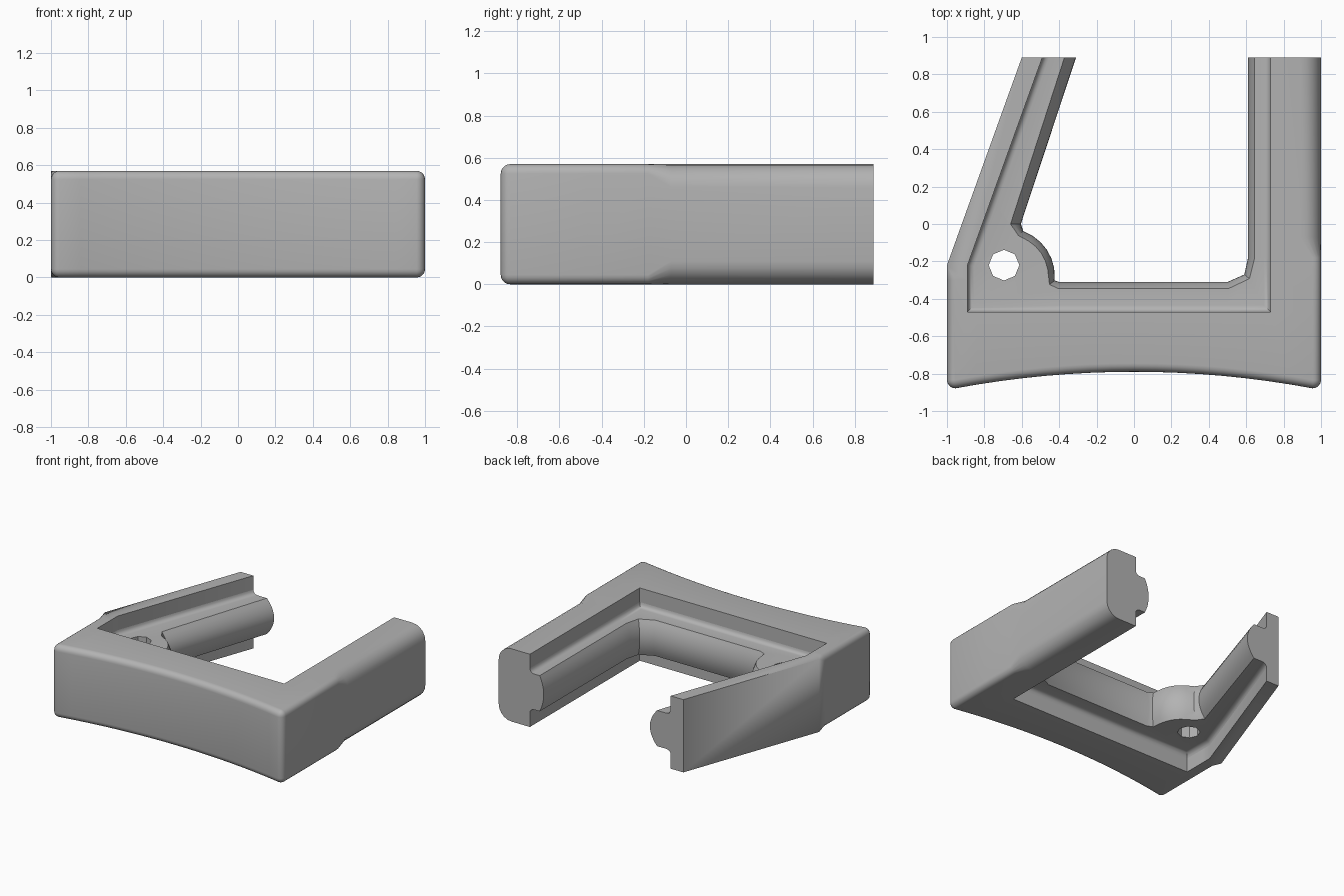
import bpy, bmesh, math
from mathutils import Vector

if "Cube" in bpy.data.objects:
    bpy.data.objects.remove(bpy.data.objects["Cube"])

H = 0.57
MID = H / 2
grey = bpy.data.materials.new("plain_grey")
grey.diffuse_color = (0.45, 0.45, 0.45, 1)
grey.use_nodes = True
grey.node_tree.nodes["Principled BSDF"].inputs["Base Color"].default_value = grey.diffuse_color


def sweep(name, rings):
    """Skin closed cross-sections into a capped solid."""
    bm = bmesh.new()
    loops = [[bm.verts.new(p) for p in ring] for ring in rings]
    n = len(loops[0])
    for a, b in zip(loops, loops[1:]):
        for i in range(n):
            j = (i + 1) % n
            bm.faces.new((a[i], a[j], b[j], b[i]))
    bm.faces.new(loops[0])
    bm.faces.new(loops[-1][::-1])
    bmesh.ops.remove_doubles(bm, verts=bm.verts, dist=1e-5)
    bmesh.ops.recalc_face_normals(bm, faces=bm.faces)
    me = bpy.data.meshes.new(name)
    bm.to_mesh(me)
    bm.free()
    ob = bpy.data.objects.new(name, me)
    me.materials.append(grey)
    bpy.context.collection.objects.link(ob)
    return ob


def activate(ob):
    bpy.ops.object.select_all(action='DESELECT')
    ob.select_set(True)
    bpy.context.view_layer.objects.active = ob


# Outer frame: stations of (outer point, inner point, outward normal, edge radius)
R, BIG = 0.045, 0.11
front_y = lambda x: -0.79 - 0.0972 * x * x
W, E, S = (-1, 0), (1, 0), (0, -1)
IL, IR = (-0.89, -0.47), (0.73, -0.47)
stations = [((-0.6, 0.89), (-0.49, 0.89), W, 0),
            ((-1, -0.22), (-0.89, -0.22), W, 0),
            ((-1, -0.30), (-0.89, -0.30), W, R)]


def corner(cx, a0, inner):
    cy = front_y(cx) + R
    for k in range(5):
        a = math.radians(a0 + 22.5 * k)
        d = (math.cos(a), math.sin(a))
        stations.append(((cx + R * d[0], cy + R * d[1]), inner, d, R))


corner(-1 + R, 180, IL)
for k in range(-7, 8):
    x = k * 0.12
    stations.append(((x, front_y(x)), (max(-0.89, min(0.73, x)), -0.47), S, R))
corner(1 - R, 270, IR)
stations += [((1, -0.47), IR, E, R),
             ((1, -0.18), (0.73, -0.18), E, R),
             ((1, -0.07), (0.73, -0.07), E, BIG),
             ((1, 0.89), (0.73, 0.89), E, BIG)]


def frame_ring(o, i, n, r):
    o, n = Vector(o), Vector(n)
    half = []
    for k in range(6):
        a = math.radians(18 * k)
        p = o - n * r * (1 - math.cos(a))
        half.append((p.x, p.y, r * (1 - math.sin(a))))
    top = [(x, y, H - z) for x, y, z in half]
    return half[::-1] + top + [(*i, H), (*i, 0)]


frame = sweep("outer_frame", [frame_ring(*s) for s in stations])

# Inner tongue: stations of (wall point, groove line, tip point, bulge depth)
g = 0.035
KL, FL = (-0.89, -0.22), (-0.855, -0.226)
CL, CR = (-0.855, -0.435), (0.695, -0.435)
tongue = [((-0.49, 0.89), (-0.453, 0.89), (-0.31, 0.89), 0.062),
          ((-0.7747, 0.10), (-0.738, 0.10), (-0.605, 0.0), 0.055)]
for a in (70, 58, 46, 34, 22, 10, -5):      # rounded corner boss
    t = math.radians(a)
    tip = (-0.68 + 0.257 * math.cos(t), -0.28 + 0.257 * math.sin(t))
    b, f = (KL, FL) if a > 30 else (IL, CL)
    tongue.append((b, f, tip, g))
tongue += [((-0.40, -0.47), (-0.40, -0.435), (-0.40, -0.31), g),
           ((0.50, -0.47), (0.50, -0.435), (0.50, -0.31), g),
           (IR, CR, (0.59, -0.27), g),
           ((0.73, -0.18), (0.695, -0.18), (0.61, -0.18), g),
           ((0.73, 0.89), (0.695, 0.89), (0.61, 0.89), g)]


def tongue_ring(k):
    b, f, tip, e = tongue[k]
    b, f, tip = Vector(b), Vector(f), Vector(tip)
    prev = Vector(tongue[max(k - 1, 0)][2])
    nxt = Vector(tongue[min(k + 1, len(tongue) - 1)][2])
    d = Vector((0, 0))
    for q in (tip - prev, nxt - tip):
        if q.length > 0:
            d += q.normalized()
    n = Vector((d.y, -d.x)).normalized()
    if k in (0, len(tongue) - 1):
        n = Vector((math.copysign(1, n.x), 0))
    upper = []
    # concave fillet against the wall
    for j in range(5):
        a = math.radians(22.5 * j)
        p = b.lerp(f, 1 - math.cos(a))
        upper.append((p.x, p.y, 0.46 - 0.035 * math.sin(a)))
    # convex face towards the opening
    for j in range(6):
        t = 1 - j / 5
        p = tip + n * e * t * t
        upper.append((p.x, p.y, MID + 0.14 * t))
    return upper + [(x, y, H - z) for x, y, z in upper[-2::-1]]


inner = sweep("inner_tongue", [tongue_ring(k) for k in range(len(tongue))])

# Eight-sided hole through the boss
bpy.ops.mesh.primitive_cylinder_add(vertices=8, radius=0.082, depth=0.5,
                                    location=(-0.695, -0.22, MID))
cutter = bpy.context.object
cutter.name = "hole_cutter"
cutter.data.materials.append(grey)
cutter.hide_render = True
mod = inner.modifiers.new("hole", 'BOOLEAN')
mod.operation = 'DIFFERENCE'
mod.solver = 'EXACT'
mod.object = cutter
activate(inner)
bpy.ops.object.modifier_apply(modifier=mod.name)
bpy.data.objects.remove(cutter)

for ob in (frame, inner):
    activate(ob)
    bpy.ops.object.shade_smooth_by_angle(angle=math.radians(32))
